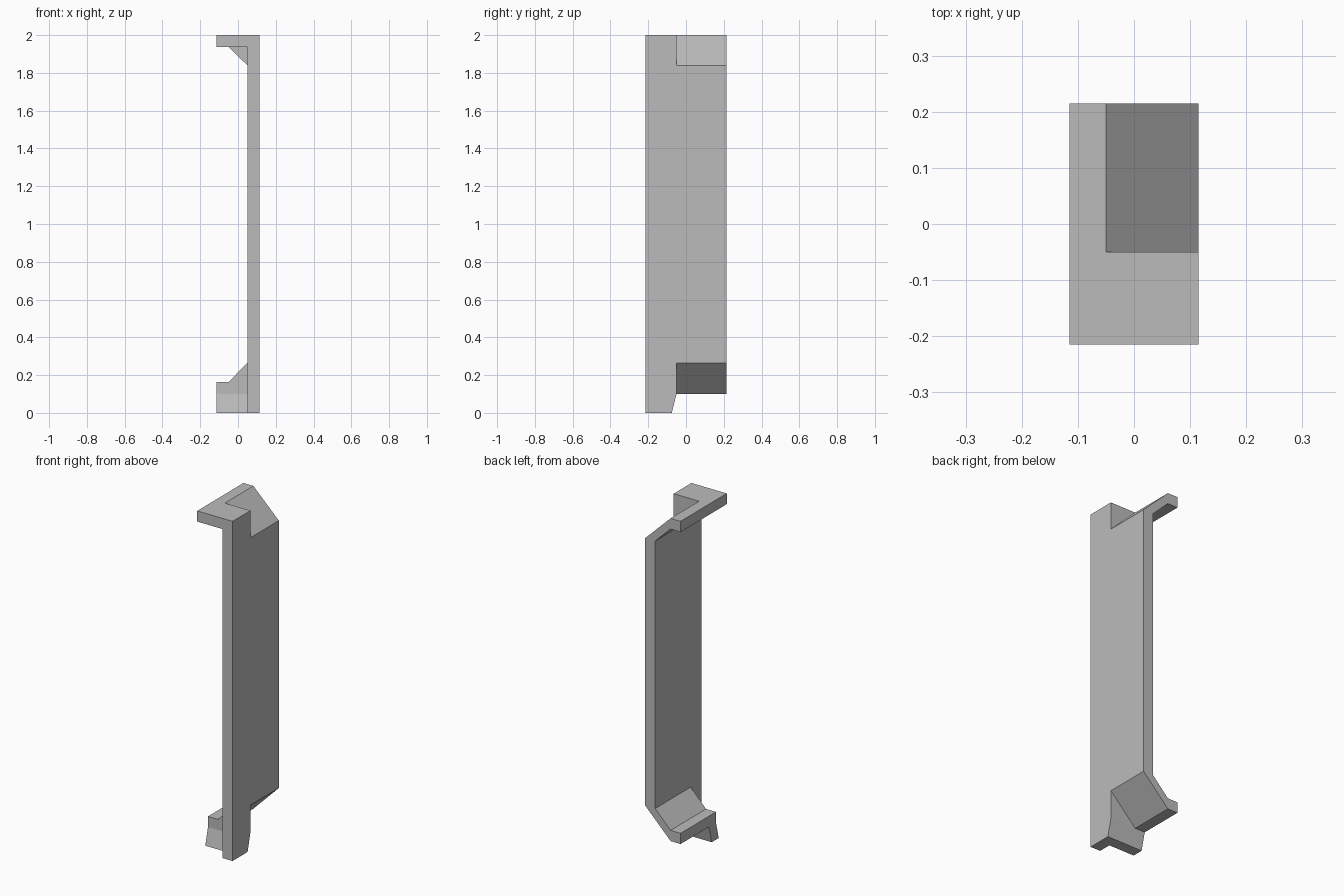
import bpy
import bmesh
from mathutils import Vector

cube = bpy.data.objects.get("Cube")
if cube:
    bpy.data.objects.remove(cube, do_unlink=True)

grey = bpy.data.materials.new("plain grey")
grey.use_nodes = True
grey.diffuse_color = (0.5, 0.5, 0.5, 1)
grey.node_tree.nodes["Principled BSDF"].inputs["Base Color"].default_value = (0.5, 0.5, 0.5, 1)

# Shared dimensions
X, Y = 0.115, 0.215          # half width and half depth
INNER = 0.05                 # inner face of the upright, and the bend start
STEP, WALL = -0.05, -0.115   # back and front of the bracing wall
BASE, TOP = 0.1, 2.0         # undersides and tops of the flanges
T = 0.063                    # sheet thickness


def prism(name, profile, axis, start, end):
    """Extrude a profile along x (yz profile) or y (xz profile)."""
    def place(a, b, depth):
        return Vector((depth, a, b)) if axis == "x" else Vector((a, depth, b))
    bm = bmesh.new()
    face = bm.faces.new([bm.verts.new(place(a, b, start)) for a, b in profile])
    grown = bmesh.ops.extrude_face_region(bm, geom=[face])["geom"]
    shift = place(0, 0, end - start)
    bmesh.ops.translate(bm, vec=shift, verts=[v for v in grown if isinstance(v, bmesh.types.BMVert)])
    bmesh.ops.recalc_face_normals(bm, faces=bm.faces)
    mesh = bpy.data.meshes.new(name)
    bm.to_mesh(mesh)
    bm.free()
    mesh.materials.append(grey)
    obj = bpy.data.objects.new(name, mesh)
    bpy.context.collection.objects.link(obj)
    return obj


# Rear sheet, bent at both ends
bracket = prism("channel_bracket", [
    (X, 0.265), (X, 1.84), (-INNER, TOP), (-X, TOP), (-X, TOP - T), (-INNER, TOP - T),
    (INNER, 1.84), (INNER, 0.265), (-INNER, BASE + T), (-X, BASE + T), (-X, BASE), (-INNER, BASE),
], "y", WALL, Y)

parts = [
    # Straight front of the upright, with a slanted toe
    prism("front_upright", [(-Y, 0), (-0.075, 0), (STEP, BASE), (STEP, TOP), (-Y, TOP)], "x", INNER, X),
    # Front of the top flange
    prism("top_flange", [(-Y, TOP - T), (STEP, TOP - T), (STEP, TOP), (-Y, TOP)], "x", -X, X),
    # Corner walls that close the bends
    prism("top_corner", [(-INNER, TOP), (-INNER, TOP - T), (INNER, 1.84), (X, 1.84), (X, TOP)], "y", WALL, STEP),
    prism("bottom_corner", [(-X, BASE), (X, BASE), (X, 0.265), (INNER, 0.265),
                            (-INNER, BASE + T), (-X, BASE + T)], "y", WALL, STEP),
    # Slanted foot
    prism("foot", [(-0.14, 0), (-0.075, 0), (STEP, BASE), (WALL, BASE)], "x", -X, X),
]

# Weld the parts into one solid
for part in parts:
    weld = bracket.modifiers.new("weld", "BOOLEAN")
    weld.operation = "UNION"
    weld.solver = "EXACT"
    weld.object = part
bpy.context.view_layer.update()
solid = bpy.data.meshes.new_from_object(bracket.evaluated_get(bpy.context.evaluated_depsgraph_get()))
bracket.modifiers.clear()
bracket.data = solid
for part in parts:
    bpy.data.objects.remove(part, do_unlink=True)

# Merge coplanar faces
bm = bmesh.new()
bm.from_mesh(solid)
bmesh.ops.remove_doubles(bm, verts=bm.verts, dist=0.0001)
bmesh.ops.dissolve_limit(bm, angle_limit=0.01, verts=bm.verts, edges=bm.edges)
bm.to_mesh(solid)
bm.free()
solid.name = "channel_bracket"
